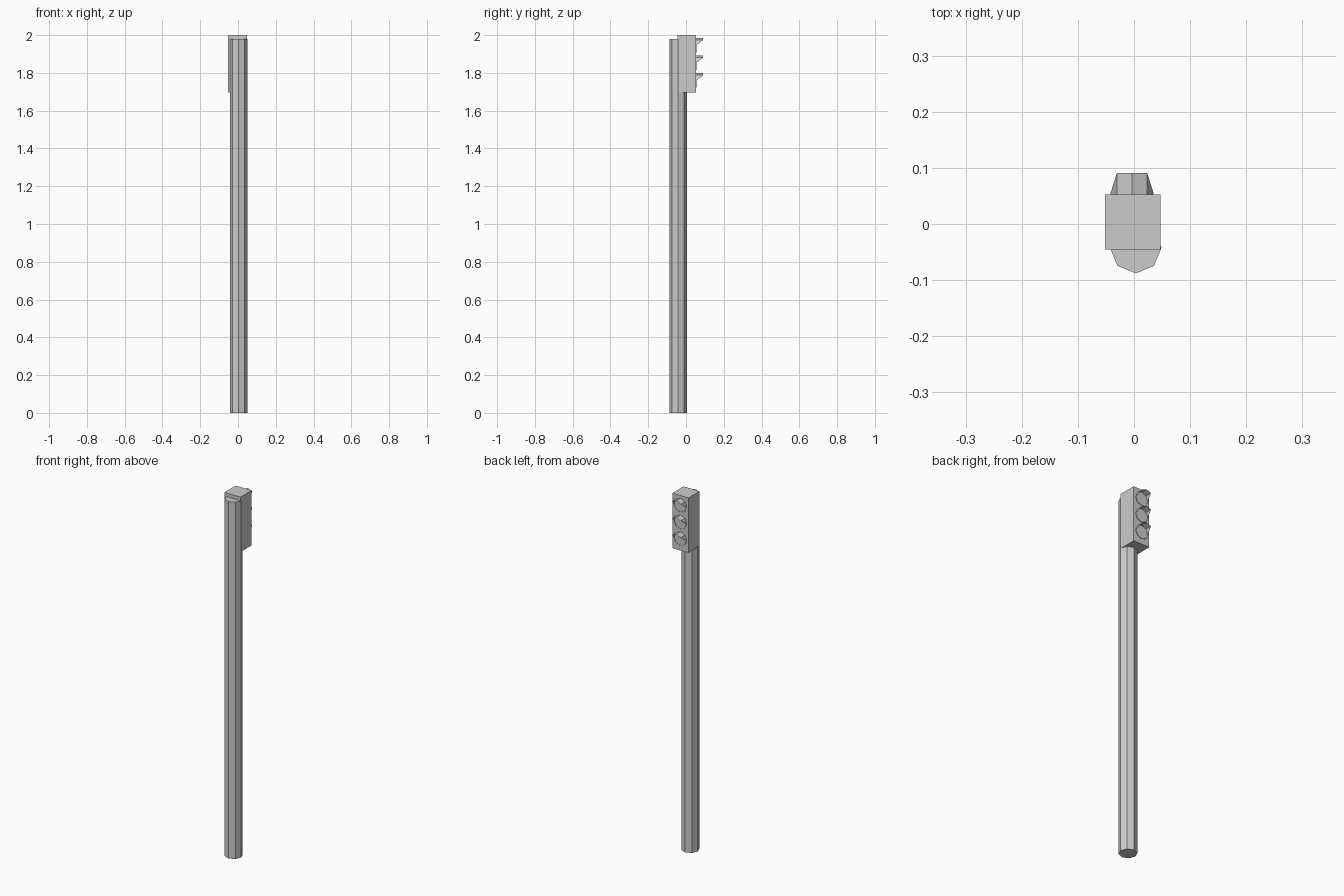
import bpy, math

if "Cube" in bpy.data.objects:
    bpy.data.objects.remove(bpy.data.objects["Cube"])

def make(name, verts, faces):
    me = bpy.data.meshes.new(name)
    me.from_pydata(verts, [], faces)
    me.update()
    ob = bpy.data.objects.new(name, me)
    bpy.context.collection.objects.link(ob)
    return ob

# Eight-sided pole
bpy.ops.mesh.primitive_cylinder_add(vertices=8, radius=0.046, depth=1.98,
                                    location=(0.003, -0.042, 0.99))
bpy.context.object.name = "pole"

# Signal housing
bpy.ops.mesh.primitive_cube_add(size=1, location=(-0.0025, 0.004, 1.8475))
housing = bpy.context.object
housing.name = "signal_housing"
housing.scale = (0.099, 0.098, 0.305)

# Lamps: thin octagonal lens rim whose top three corners pull out into a hood
R, CX, BACK, LIP, TIP = 0.038, -0.0035, 0.052, 0.056, 0.091
for label, cz in (("top", 1.947), ("middle", 1.854), ("bottom", 1.761)):
    ring = [(CX + R * math.cos(i * math.pi / 4), cz + R * math.sin(i * math.pi / 4))
            for i in range(8)]
    back = [(x, BACK, z) for x, z in ring]
    front = [(x, TIP if i in (1, 2, 3) else LIP, z) for i, (x, z) in enumerate(ring)]
    sides = [(i, (i + 1) % 8, (i + 1) % 8 + 8, i + 8) for i in range(8)]
    make(label + "_lamp_hood", back + front, sides)
    make(label + "_lens", [(x, 0.054, z) for x, z in ring], [tuple(range(7, -1, -1))])
